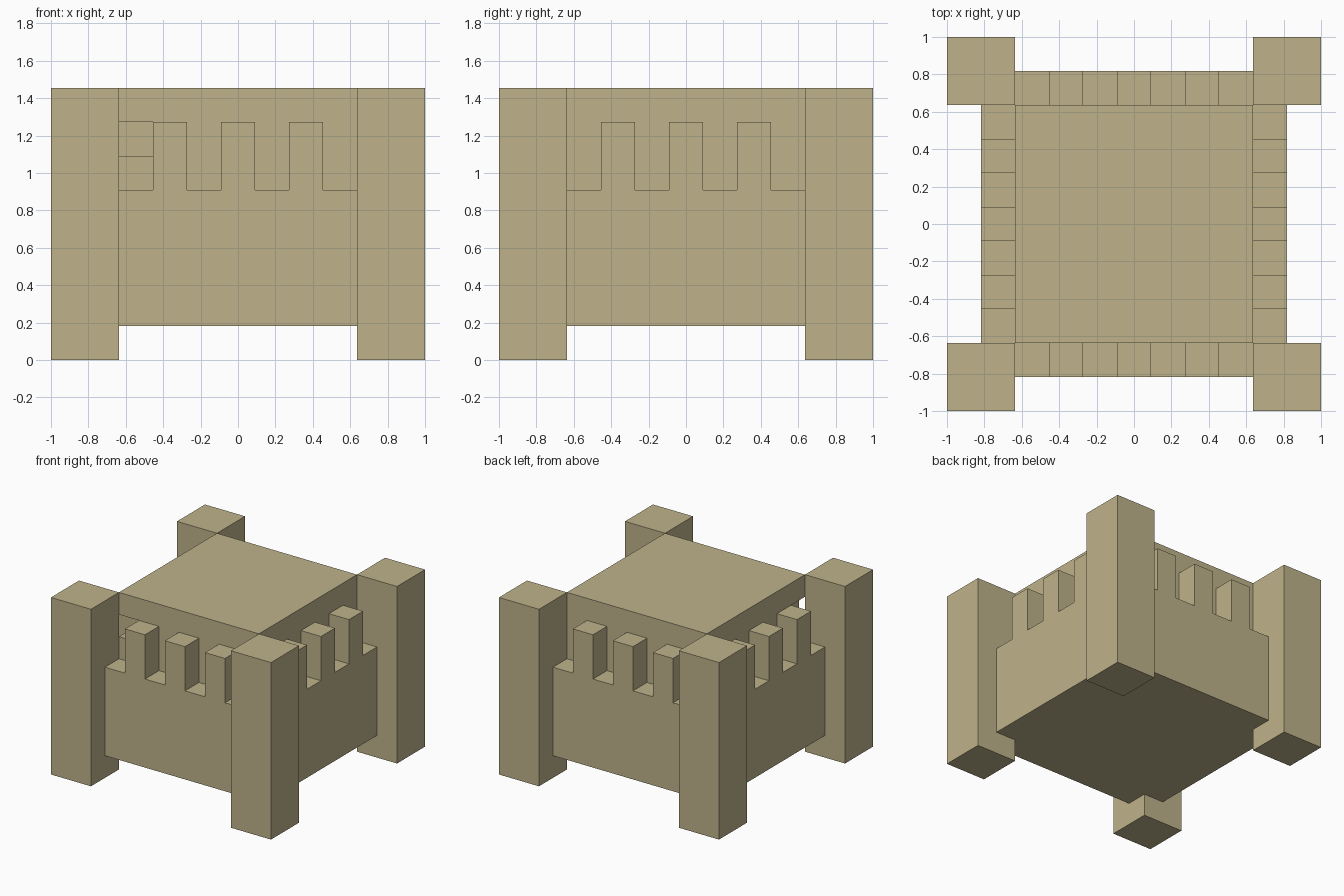
import bpy
import bmesh
from math import pi
from mathutils import Matrix, Vector

if "Cube" in bpy.data.objects:
    bpy.data.objects.remove(bpy.data.objects["Cube"], do_unlink=True)

U = 2 / 11  # block module: the fort is eleven blocks wide

stone = bpy.data.materials.new("sandstone")
stone.use_nodes = True
colour = (0.52, 0.45, 0.26, 1)
stone.diffuse_color = colour
bsdf = next(n for n in stone.node_tree.nodes if n.type == "BSDF_PRINCIPLED")
bsdf.inputs["Base Color"].default_value = colour


def finish(name, bm):
    bmesh.ops.recalc_face_normals(bm, faces=bm.faces[:])
    mesh = bpy.data.meshes.new(name)
    bm.to_mesh(mesh)
    bm.free()
    mesh.materials.append(stone)
    obj = bpy.data.objects.new(name, mesh)
    bpy.context.collection.objects.link(obj)
    return obj


def block(name, low, high):
    """Box between two corners, given in modules."""
    low, high = Vector(low) * U, Vector(high) * U
    bm = bmesh.new()
    bmesh.ops.create_cube(bm, size=1)
    bmesh.ops.scale(bm, vec=high - low, verts=bm.verts)
    bmesh.ops.translate(bm, vec=(low + high) / 2, verts=bm.verts)
    return finish(name, bm)


def battlement(name, angle):
    """Crenellated outline, extruded one module and turned to its side."""
    outline = [(3.5, 1), (-3.5, 1)]
    for cell in range(7):
        top = 7 if cell % 2 else 5
        outline += [(cell - 3.5, top), (cell - 2.5, top)]
    bm = bmesh.new()
    face = bm.faces.new([bm.verts.new((x * U, -4.5 * U, z * U)) for x, z in outline])
    extruded = bmesh.ops.extrude_face_region(bm, geom=[face])["geom"]
    moved = [g for g in extruded if isinstance(g, bmesh.types.BMVert)]
    bmesh.ops.translate(bm, vec=(0, U, 0), verts=moved)
    bmesh.ops.rotate(bm, cent=(0, 0, 0), matrix=Matrix.Rotation(angle, 3, "Z"), verts=bm.verts)
    return finish(name, bm)


# Corner towers
for y_name, sy in (("front", -1), ("back", 1)):
    for x_name, sx in (("right", -1), ("left", 1)):
        cx, cy = sx * 4.5, sy * 4.5
        block(f"{y_name}_{x_name}_tower", (cx - 1, cy - 1, 0), (cx + 1, cy + 1, 8))

# Outer walls with merlons
for i, side in enumerate(("front", "left", "back", "right")):
    battlement(f"{side}_wall", i * pi / 2)

# Central keep with a small opening at one corner
keep = block("keep", (-3.5, -3.5, 1), (3.5, 3.5, 8))
cutter = block("corner_opening_cutter", (-4, -4, 6), (-2.5, -2.5, 7))
cutter.hide_render = True
cutter.hide_set(True)
cut = keep.modifiers.new("corner_opening", "BOOLEAN")
cut.operation = "DIFFERENCE"
cut.solver = "EXACT"
cut.object = cutter
bpy.context.view_layer.objects.active = keep
bpy.ops.object.modifier_apply(modifier=cut.name)
bpy.data.objects.remove(cutter, do_unlink=True)
